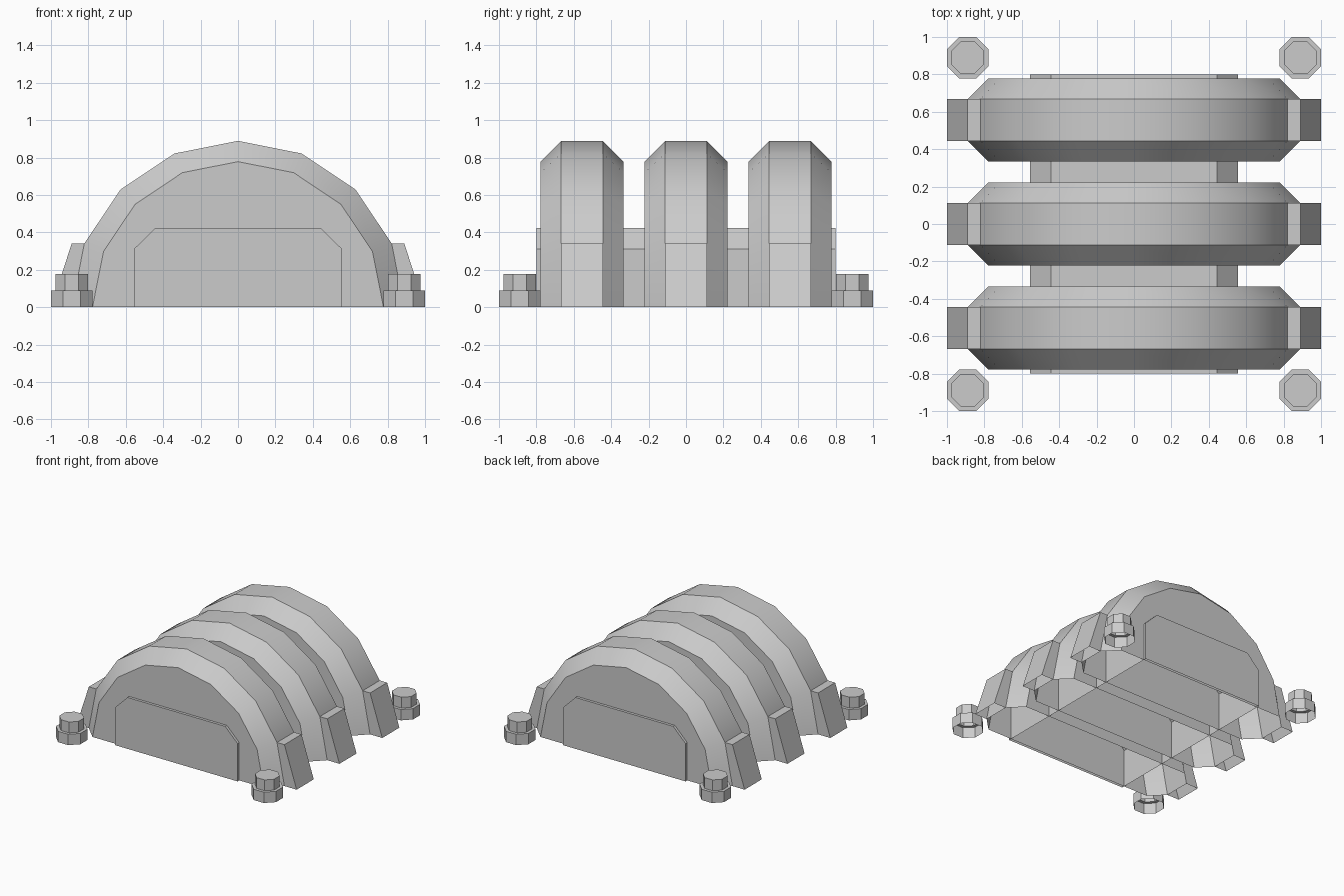
import bpy, bmesh, math
from mathutils import Vector

if "Cube" in bpy.data.objects:
    bpy.data.objects.remove(bpy.data.objects["Cube"])


def loft(name, rings, closed=False, cap_start=True, cap_end=True, smooth=False):
    """Skin a series of matching rings; undersides stay open where uncapped."""
    bm = bmesh.new()
    rows = [[bm.verts.new(p) for p in ring] for ring in rings]
    for a, b in zip(rows, rows[1:]):
        n = len(a)
        for i in range(n if closed else n - 1):
            j = (i + 1) % n
            bm.faces.new((a[i], a[j], b[j], b[i]))
    if cap_start:
        bm.faces.new(rows[0])
    if cap_end:
        bm.faces.new(rows[-1])
    bmesh.ops.recalc_face_normals(bm, faces=bm.faces[:])
    # make sure the open shell faces outward
    mid = sum((v.co for v in bm.verts), Vector()) / len(bm.verts)
    facing = sum(f.normal.dot(f.calc_center_median() - mid) * f.calc_area() for f in bm.faces)
    if facing < 0:
        bmesh.ops.reverse_faces(bm, faces=bm.faces[:])
    mesh = bpy.data.meshes.new(name)
    bm.to_mesh(mesh)
    bm.free()
    obj = bpy.data.objects.new(name, mesh)
    bpy.context.collection.objects.link(obj)
    if smooth:
        bpy.ops.object.select_all(action='DESELECT')
        obj.select_set(True)
        bpy.context.view_layer.objects.active = obj
        bpy.ops.object.shade_smooth_by_angle(angle=math.radians(30))
    return obj


def half_circle(r, y):
    return [(r * math.cos(math.pi * i / 8), y, r * math.sin(math.pi * i / 8)) for i in range(9)]


def octagon(cx, cy, half_width, z):
    r = half_width / math.cos(math.pi / 8)
    angles = [math.pi / 8 + i * math.pi / 4 for i in range(8)]
    return [(cx + r * math.cos(a), cy + r * math.sin(a), z) for a in angles]


# Chamfered core running through the ribs
half = [(0.556, 0), (0.556, 0.311), (0.444, 0.422)]
profile = half + [(-x, z) for x, z in reversed(half)]
loft("core_tunnel", [[(x, y, z) for x, z in profile] for y in (-0.8, 0.8)])

# Arched ribs with bevelled rims, and a clamp foot on each side
foot = [(0.889, 0), (0.821, 0.34), (0.889, 0.34), (1.0, 0)]
for n, yc in enumerate((-0.556, 0, 0.556), 1):
    sections = [(0.778, -0.222), (0.889, -0.111), (0.889, 0.111), (0.778, 0.222)]
    loft(f"arch_rib_{n}", [half_circle(r, yc + dy) for r, dy in sections], smooth=True)
    for label, s in (("right", 1), ("left", -1)):
        loft(f"clamp_foot_{label}_{n}",
             [[(s * x, yc + dy, z) for x, z in foot] for dy in (-0.111, 0.111)])

# Corner bolts: octagonal washer with a smaller octagonal head
for side, x in (("right", 0.889), ("left", -0.889)):
    for end, y in (("back", 0.889), ("front", -0.889)):
        steps = [(0.111, 0), (0.111, 0.089), (0.087, 0.089), (0.087, 0.178)]
        loft(f"corner_bolt_{end}_{side}", [octagon(x, y, w, z) for w, z in steps],
             closed=True, cap_start=False)
